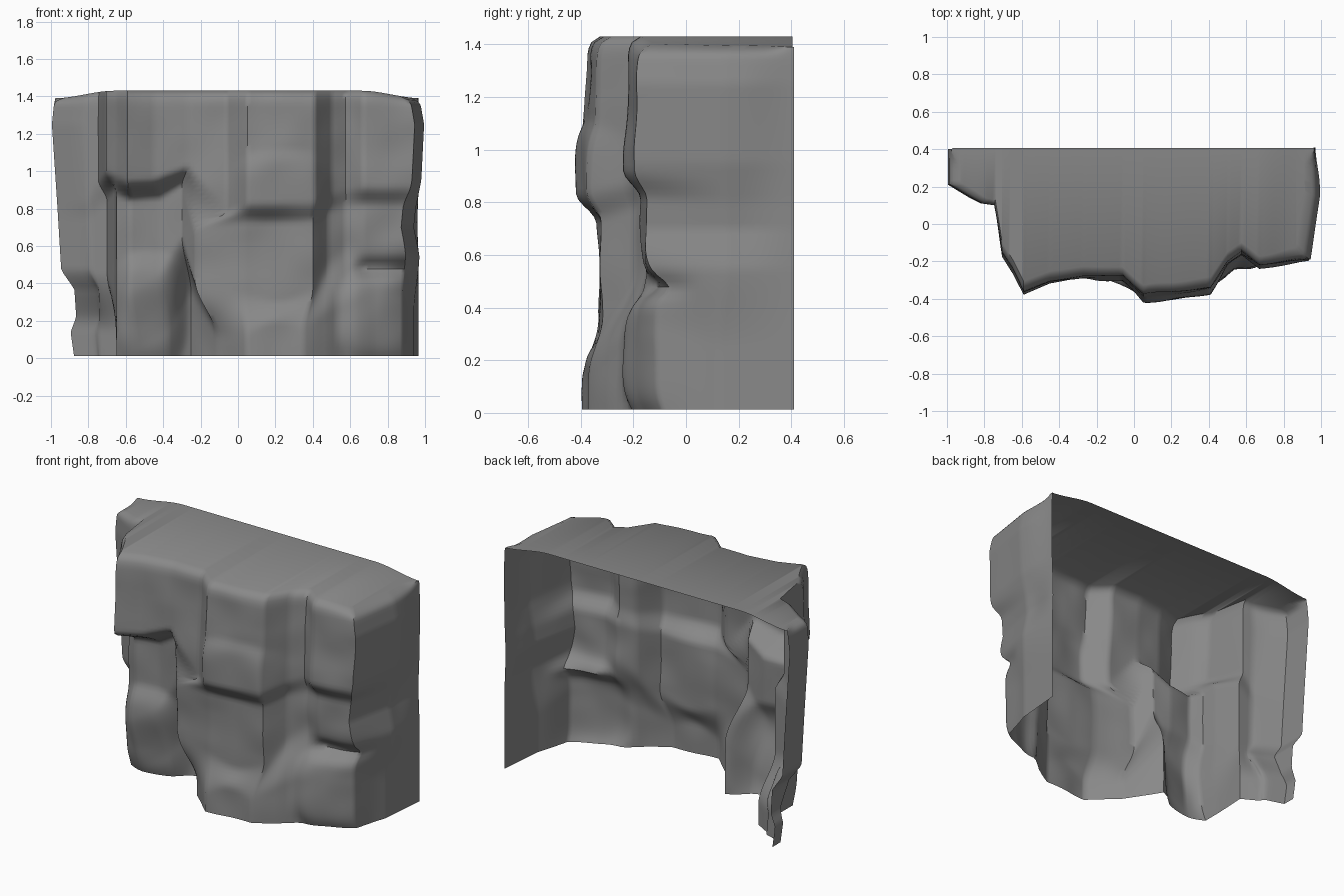
import bpy, bmesh, math
from mathutils import Vector, noise

if "Cube" in bpy.data.objects:
    bpy.data.objects.remove(bpy.data.objects["Cube"])

# matching plan outlines at three levels, back left round the front to back right
TOP_PLAN = [(-.965, .40), (-.965, .21), (-.80, .11), (-.745, .10), (-.705, -.15), (-.65, -.24),
            (-.59, -.36), (-.45, -.305), (-.27, -.28), (-.06, -.28), (.05, -.38), (.41, -.335),
            (.50, -.20), (.575, -.15), (.67, -.215), (.92, -.18), (.97, .15), (.965, .41)]
MID_PLAN = [(-.965, .40), (-.965, .21), (-.80, .12), (-.70, .12), (-.66, -.05), (-.65, -.15),
            (-.58, -.19), (-.42, -.17), (-.30, -.18), (-.23, -.28), (.03, -.335), (.40, -.32),
            (.48, -.20), (.58, -.14), (.67, -.17), (.90, -.15), (.97, .15), (.965, .41)]
LOW_PLAN = [(-.965, .40), (-.965, .32), (-.73, .25), (-.64, .20), (-.65, .00), (-.65, -.12),
            (-.55, -.12), (-.37, -.09), (-.25, -.03), (-.11, -.25), (.05, -.39), (.35, -.37),
            (.48, -.29), (.59, -.20), (.73, -.13), (.88, -.07), (.94, .12), (.965, .41)]
# heights of the upper and lower ledge in each column
HIGH_LEDGE = [.8, .8, .8, .9, .95, .93, .90, .91, .98, .74, .78, .79, .83, .86, .87, .87, .85, .85]
LOW_LEDGE = [.3, .3, .3, .3, .2, .2, .2, .3, .50, .26, .24, .26, .38, .45, .48, .48, .4, .4]
# extra bulges: x, z, half width, half height, push forward
BULGES = [(-.48, .25, .22, .33, .06), (.24, .92, .28, .2, .025), (.75, .22, .22, .28, .06)]
# sideways shift of the two ends by height
LEFT = [(0, .09), (.14, .07), (.22, .10), (.37, .09), (.47, .02), (.8, 0), (1.25, -.03), (1.45, -.01)]
RIGHT = [(0, 0), (.55, 0), (.7, -.03), (.8, -.02), (.95, .01), (1.25, .025), (1.45, -.01)]
NZ, STEP, BASE, TOP = 64, .022, .012, 1.43


def smooth(a, b, t):
    t = min(1, max(0, (t - a) / (b - a)))
    return t * t * (3 - 2 * t)


def table(rows, z):
    for (a, u), (b, v) in zip(rows, rows[1:]):
        if z <= b:
            return u + (v - u) * (z - a) / (b - a)
    return rows[-1][1]


def blend(values, i, t):
    return values[i] * (1 - t) + values[i + 1] * t


def place(i, t, z):
    up, mid, low = (Vector(P[i]).lerp(Vector(P[i + 1]), t) for P in (TOP_PLAN, MID_PLAN, LOW_PLAN))
    h, g = blend(HIGH_LEDGE, i, t), blend(LOW_LEDGE, i, t)
    soft = .16 - .10 * math.exp(-((mid.x - .22) / .2) ** 2)
    upper = smooth(h - .06, h + .05, z)
    p = low.lerp(mid, smooth(g - soft, g + soft, z)).lerp(up, upper)
    x, y = p
    front = 1 - smooth(-.12, .08, y)
    # upper stones lean forward toward their lower edge
    y -= .02 * upper * front * (1 - smooth(.9, 1.4, z))
    for bx, bz, w, d, push in BULGES:
        q = abs((p.x - bx) / w) ** 3 + abs((z - bz) / d) ** 3
        y -= push * smooth(0, 1, 1 - q) * front
    # undercut beneath the right hand block
    y += .05 * math.exp(-((z - .48) / .045) ** 2) * smooth(.6, .7, x) * front
    # ends lean in and out
    x += table(LEFT, z) * (1 - smooth(-.86, -.72, p.x)) * smooth(-.3, 0, y)
    x += table(RIGHT, z) * smooth(.75, .93, p.x) * (1 - .8 * smooth(.2, .41, p.y))
    y += .012 * noise.noise(Vector((x * 5, y * 5, z * 5))) * front
    # rounded shoulder at the top
    r = max(0, (z - 1.35) / (TOP - 1.35))
    pull = .05 * (1 - math.sqrt(max(0, 1 - r * r)))
    y += pull * (1 - smooth(-.1, .35, y))
    x -= pull * math.copysign(1, x) * smooth(.7, .95, abs(x)) * (1 - smooth(.3, .4, y))
    return x, y, z - .04 * r * smooth(.66, .98, abs(x))


# column positions around the wall
columns = []
for i in range(len(TOP_PLAN) - 1):
    length = (Vector(TOP_PLAN[i + 1]) - Vector(TOP_PLAN[i])).length
    n = max(3, round(length / STEP))
    columns += [(i, k / n) for k in range(n)]
columns.append((len(TOP_PLAN) - 2, 1))

# rock wall sheet, open at back and bottom
bm = bmesh.new()
rings = []
for k in range(NZ + 1):
    z = BASE + (TOP - BASE) * k / NZ
    rings.append([bm.verts.new(place(i, t, z)) for i, t in columns])
for lo, hi in zip(rings, rings[1:]):
    for i in range(len(columns) - 1):
        bm.faces.new((lo[i], lo[i + 1], hi[i + 1], hi[i]))
# flat top: strips running from the front rim to the straight back edge
rim = rings[-1]
back_left, back_right = rim[0].co.x, rim[-1].co.x
back = [rim[0]]
reach = back_left
for v in rim[1:-1]:
    reach = max(reach, min(v.co.x, back_right - .005))
    if reach - back[-1].co.x < .004:
        back.append(back[-1])
    else:
        dip = .04 * smooth(.66, .98, abs(reach))
        back.append(bm.verts.new((reach, .405, TOP - dip)))
back.append(rim[-1])
for i in range(len(rim) - 1):
    quad = list(dict.fromkeys((rim[i], rim[i + 1], back[i + 1], back[i])))
    if len(quad) > 2:
        bm.faces.new(quad)
bm.normal_update()
mesh = bpy.data.meshes.new("rock_cliff")
bm.to_mesh(mesh)
bm.free()
rock = bpy.data.objects.new("rock_cliff", mesh)
bpy.context.collection.objects.link(rock)

stone = bpy.data.materials.new("grey stone")
stone.diffuse_color = (.25, .25, .25, 1)
stone.use_nodes = True
stone.node_tree.nodes["Principled BSDF"].inputs["Base Color"].default_value = stone.diffuse_color
mesh.materials.append(stone)

bpy.context.view_layer.objects.active = rock
rock.select_set(True)
bpy.ops.object.shade_smooth_by_angle(angle=math.radians(50))
